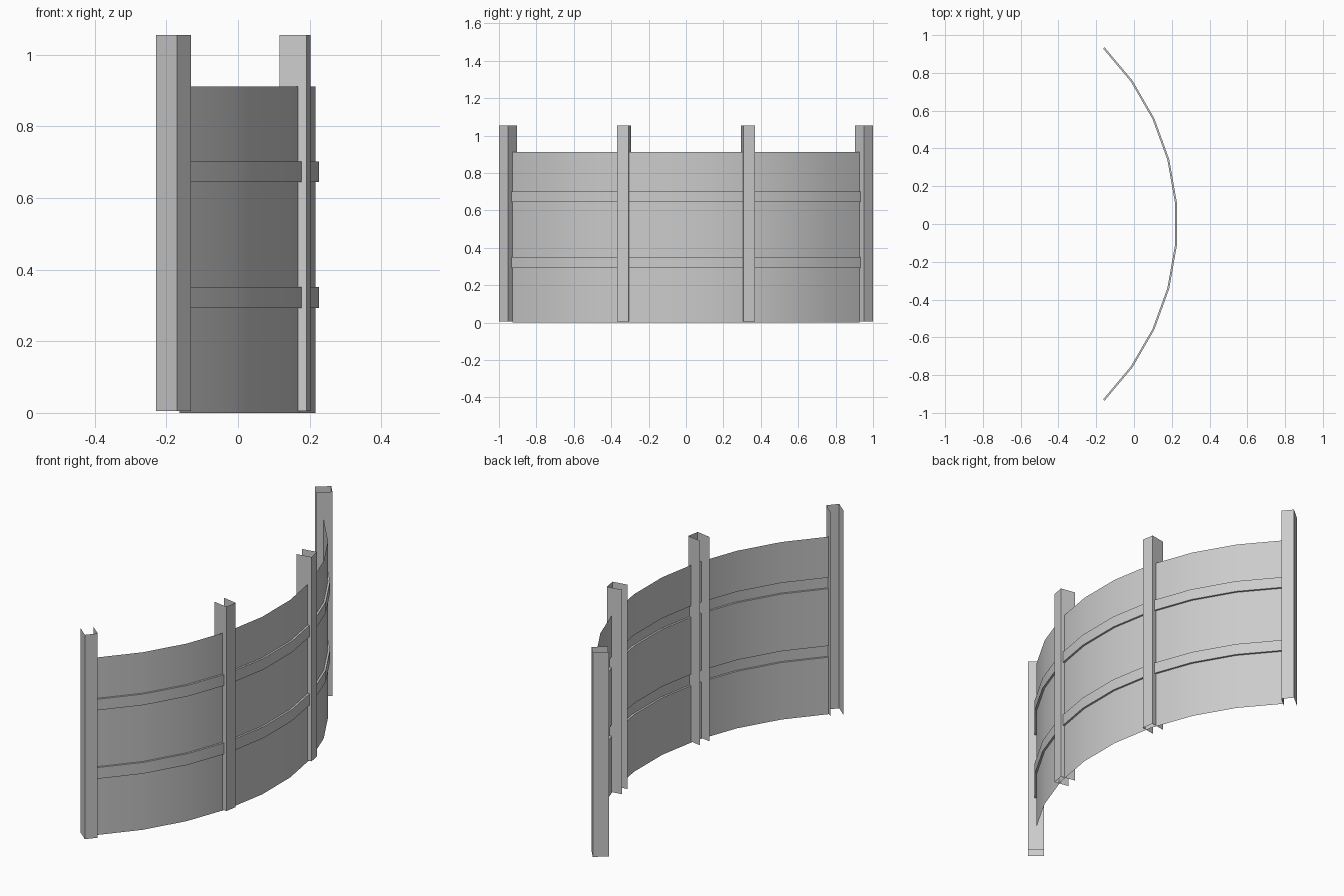
import bpy
from math import sin, cos, radians

if "Cube" in bpy.data.objects:
    bpy.data.objects.remove(bpy.data.objects["Cube"])

R, CX = 1.313, -1.0915        # arc radius and centre of the curved sheet
POST_W, POST_D = 0.062, 0.0765


def make(name, verts, faces, smooth=False):
    mesh = bpy.data.meshes.new(name)
    mesh.from_pydata(verts, [], faces)
    mesh.update()
    ob = bpy.data.objects.new(name, mesh)
    bpy.context.collection.objects.link(ob)
    if smooth:
        bpy.context.view_layer.objects.active = ob
        ob.select_set(True)
        bpy.ops.object.shade_smooth_by_angle(angle=radians(30))
        ob.select_set(False)
    return ob


# Curved sheet: stepped profile (radial offset, height) swept over 90 degrees,
# with two raised ribs pressed outwards
profile = [(0, 0), (0, .293), (.01, .293), (.01, .351), (0, .351),
           (0, .645), (.01, .645), (.01, .702), (0, .702), (0, .912)]
angles = [radians(-45 + 10 * i) for i in range(10)]
n = len(profile)
verts = [(CX + (R + o) * cos(a), (R + o) * sin(a), z)
         for a in angles for o, z in profile]
faces = [(i * n + j, (i + 1) * n + j, (i + 1) * n + j + 1, i * n + j + 1)
         for i in range(len(angles) - 1) for j in range(n - 1)]
make("curved_panel", verts, faces, smooth=True)


# Thin U-channel post: web on the outside, two flanges pointing inwards
def post(name, x, y, deg):
    a = radians(deg)
    nx, ny = cos(a), sin(a)           # outward direction
    section = [(-POST_D, -.5), (0, -.5), (0, .5), (-POST_D, .5)]
    pts = [(x + nx * d - ny * t * POST_W, y + ny * d + nx * t * POST_W)
           for d, t in section]
    v = [(px, py, z) for z in (.005, 1.055) for px, py in pts]
    make(name, v, [(i, i + 1, i + 5, i + 4) for i in range(3)])


for side, label in ((-1, "front"), (1, "back")):
    post(label + "_end_post", -.1505, side * .9765, side * 40)
    post(label + "_middle_post", .197, side * .338, side * 10)
